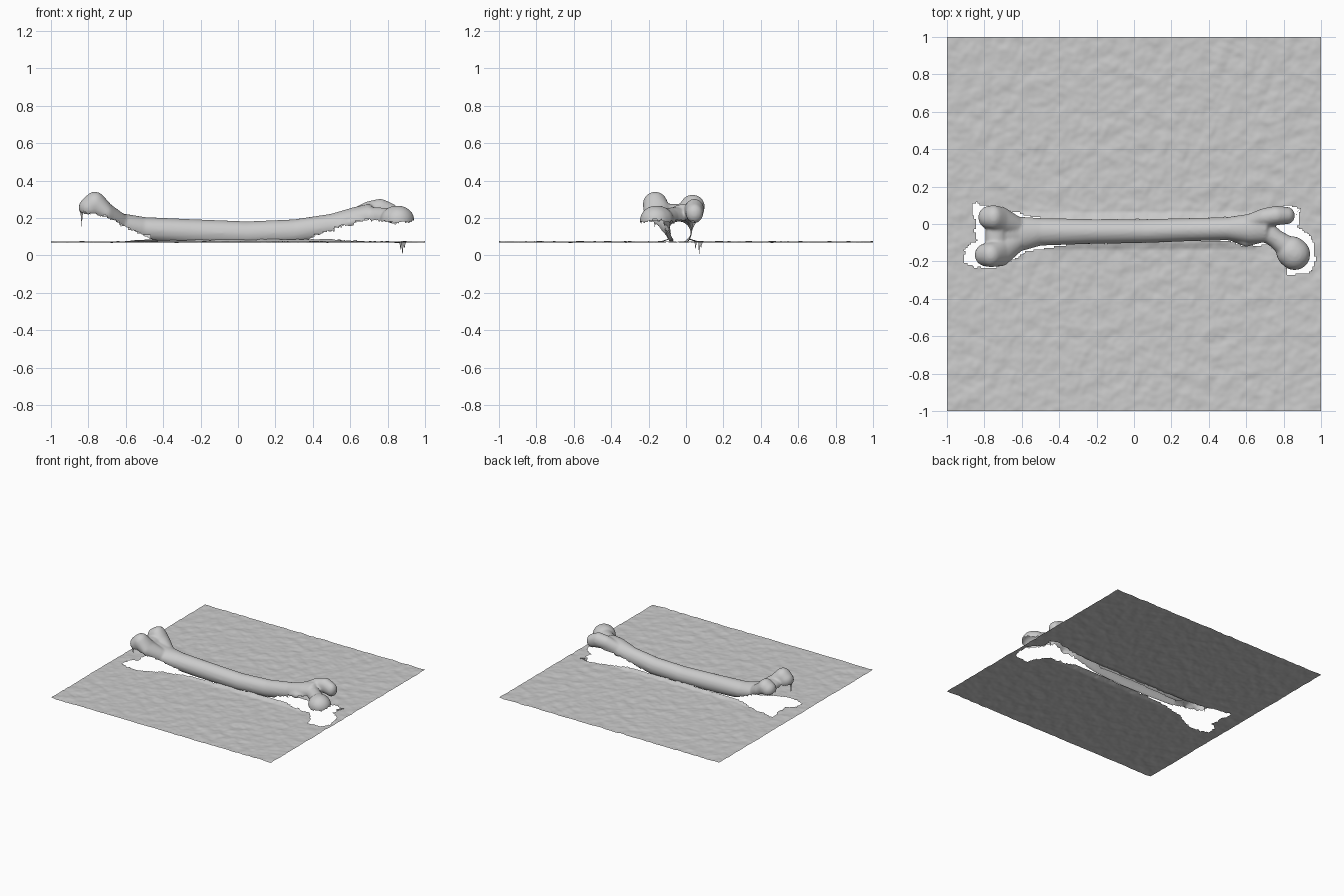
import bpy, bmesh, random
from mathutils import Vector, Matrix, noise

random.seed(4)
GROUND = 0.072


def make_object(name, bm):
    mesh = bpy.data.meshes.new(name)
    bm.to_mesh(mesh)
    bm.free()
    obj = bpy.data.objects.new(name, mesh)
    bpy.context.collection.objects.link(obj)
    return obj


def lerp_table(table, x):
    for (x0, z0), (x1, z1) in zip(table, table[1:]):
        if x <= x1:
            t = max(0, (x - x0) / (x1 - x0))
            return z0 + (z1 - z0) * t
    return table[-1][1]


def inside(poly, x, y):
    hit = False
    for (x0, y0), (x1, y1) in zip(poly, poly[1:] + poly[:1]):
        if (y0 > y) != (y1 > y) and x < x0 + (y - y0) / (y1 - y0) * (x1 - x0):
            hit = not hit
    return hit


def limb(target, blobs):
    """Hull each neighbouring pair of ellipsoids (x, y, z, rx, ry, rz)."""
    for pair in zip(blobs, blobs[1:]):
        bm = bmesh.new()
        for x, y, z, rx, ry, rz in pair:
            m = Matrix.Translation((x, y, z)) @ Matrix.Diagonal((rx, ry, rz, 1))
            bmesh.ops.create_icosphere(bm, subdivisions=3, radius=1, matrix=m)
        res = bmesh.ops.convex_hull(bm, input=bm.verts)
        junk = {g for g in res["geom_interior"] if isinstance(g, bmesh.types.BMVert)}
        bmesh.ops.delete(bm, geom=list(junk), context='VERTS')
        bmesh.ops.recalc_face_normals(bm, faces=bm.faces)
        tmp = bpy.data.meshes.new("tmp")
        bm.to_mesh(tmp)
        bm.free()
        target.from_mesh(tmp)
        bpy.data.meshes.remove(tmp)


# Bone: shaft, knee condyles, trochanter, neck and head
bone_bm = bmesh.new()
limb(bone_bm, [
    (-0.70, -0.065, 0.20, 0.03, 0.12, 0.055),
    (-0.62, -0.055, 0.165, 0.03, 0.095, 0.06),
    (-0.50, -0.042, 0.138, 0.03, 0.074, 0.067),
    (-0.25, -0.04, 0.125, 0.03, 0.067, 0.069),
    (0.05, -0.038, 0.115, 0.03, 0.064, 0.067),
    (0.30, -0.03, 0.125, 0.03, 0.062, 0.068),
    (0.50, -0.025, 0.155, 0.03, 0.062, 0.068),
    (0.62, -0.025, 0.19, 0.03, 0.08, 0.068),
    (0.70, -0.01, 0.21, 0.03, 0.09, 0.066)])
limb(bone_bm, [  # front condyle
    (-0.62, -0.10, 0.175, 0.03, 0.055, 0.05),
    (-0.70, -0.15, 0.225, 0.04, 0.075, 0.055),
    (-0.765, -0.165, 0.275, 0.06, 0.066, 0.066),
    (-0.79, -0.165, 0.255, 0.062, 0.062, 0.06)])
limb(bone_bm, [  # back condyle
    (-0.62, -0.01, 0.175, 0.03, 0.05, 0.05),
    (-0.70, 0.02, 0.225, 0.04, 0.07, 0.055),
    (-0.75, 0.035, 0.262, 0.055, 0.066, 0.063),
    (-0.775, 0.035, 0.25, 0.058, 0.062, 0.058)])
limb(bone_bm, [  # web between the condyles
    (-0.74, -0.14, 0.235, 0.055, 0.05, 0.04),
    (-0.74, 0.02, 0.235, 0.055, 0.05, 0.04)])
limb(bone_bm, [  # greater trochanter
    (0.58, 0.00, 0.18, 0.03, 0.04, 0.05),
    (0.70, 0.035, 0.235, 0.05, 0.05, 0.055),
    (0.76, 0.045, 0.245, 0.055, 0.052, 0.058),
    (0.82, 0.045, 0.225, 0.04, 0.046, 0.053)])
limb(bone_bm, [  # neck and head
    (0.68, -0.02, 0.205, 0.05, 0.06, 0.055),
    (0.76, -0.08, 0.20, 0.05, 0.05, 0.056),
    (0.84, -0.14, 0.19, 0.065, 0.065, 0.062)])
limb(bone_bm, [  # ball
    (0.845, -0.15, 0.188, 0.085, 0.085, 0.078),
    (0.858, -0.162, 0.188, 0.085, 0.085, 0.078)])
limb(bone_bm, [  # lesser trochanter
    (0.52, -0.06, 0.15, 0.03, 0.03, 0.03),
    (0.60, -0.09, 0.175, 0.03, 0.032, 0.03),
    (0.68, -0.07, 0.19, 0.03, 0.03, 0.03)])

bone = make_object("bone", bone_bm)
remesh = bone.modifiers.new("fuse", 'REMESH')
remesh.mode = 'VOXEL'
remesh.voxel_size = 0.008
soft = bone.modifiers.new("soften", 'SMOOTH')
soft.iterations = 6
deps = bpy.context.evaluated_depsgraph_get()
bone.data = bpy.data.meshes.new_from_object(bone.evaluated_get(deps))
bone.modifiers.clear()

# Ragged lower rim: the underside of the bone is open
rim = [(-0.86, 0.235), (-0.72, 0.215), (-0.65, 0.175), (-0.55, 0.13), (-0.42, 0.075),
       (0.33, 0.075), (0.45, 0.12), (0.58, 0.165), (0.70, 0.19), (0.78, 0.19),
       (0.84, 0.17), (0.91, 0.18), (0.95, 0.19)]
bm = bmesh.new()
bm.from_mesh(bone.data)
doomed = []
for f in bm.faces:
    c = f.calc_center_median()
    rag = 0.018 * noise.noise(c * 35) if abs(c.x + 0.04) > 0.4 else 0
    if c.z < lerp_table(rim, c.x) + rag:
        doomed.append(f)
bmesh.ops.delete(bm, geom=doomed, context='FACES')
bm.to_mesh(bone.data)
bm.free()

# Ground sheet with gentle bumps and a torn opening below the bone
opening = [(-0.86, 0.11), (-0.87, 0.08), (-0.85, 0.03), (-0.84, -0.09), (-0.90, -0.12),
           (-0.91, -0.20), (-0.86, -0.23), (-0.75, -0.24), (-0.66, -0.20),
           (-0.58, -0.15), (-0.45, -0.125), (-0.3, -0.107), (0.05, -0.098),
           (0.3, -0.088), (0.5, -0.092), (0.6, -0.12), (0.72, -0.11), (0.8, -0.2),
           (0.83, -0.27), (0.94, -0.26), (0.97, -0.2), (0.96, -0.1), (0.94, -0.06),
           (0.88, -0.02), (0.89, 0.08), (0.84, 0.1), (0.7, 0.07), (0.5, 0.03),
           (0.3, 0.028), (0.05, 0.022), (-0.3, 0.024), (-0.5, 0.03), (-0.7, 0.08)]
bm = bmesh.new()
bmesh.ops.create_grid(bm, x_segments=220, y_segments=220, size=1)
doomed = []
for f in bm.faces:
    c = f.calc_center_median()
    rag = 0.012 if abs(c.x) > 0.6 else 0.004
    x = c.x + rag * noise.noise(c * 30)
    y = c.y + rag * noise.noise(c * 30 + Vector((9, 3, 5)))
    if inside(opening, x, y):
        doomed.append(f)
bmesh.ops.delete(bm, geom=doomed, context='FACES')
for v in bm.verts:
    p = Vector((v.co.x + v.co.y * 0.4, v.co.y - v.co.x * 0.4, 0))
    v.co.z = GROUND + 0.005 * noise.noise(p * 13) + 0.002 * noise.noise(p * 30)
    if abs(v.co.x) < 0.65:
        v.co.z += 0.014 * max(0, 1 - max(0, abs(v.co.y + 0.036) - 0.06) / 0.04)
ground = make_object("ground_sheet", bm)

# Torn shards hanging from the rims
bm = bmesh.new()
for x, y, top, low in [(0.88, 0.07, 0.075, 0.0), (0.87, 0.05, 0.075, 0.03),
                       (0.89, 0.08, 0.075, 0.035), (-0.835, -0.17, 0.245, 0.15)]:
    w = random.uniform(0.008, 0.013)
    pts = [(x - w, y - w / 2, top), (x + w, y + w, top),
           (x + w * 0.3, y + 0.004, (top + low) / 2), (x, y, low)]
    bm.faces.new([bm.verts.new(p) for p in (pts[0], pts[3], pts[2], pts[1])])
shards = make_object("torn_shards", bm)

for obj in (bone, ground):
    for poly in obj.data.polygons:
        poly.use_smooth = True
